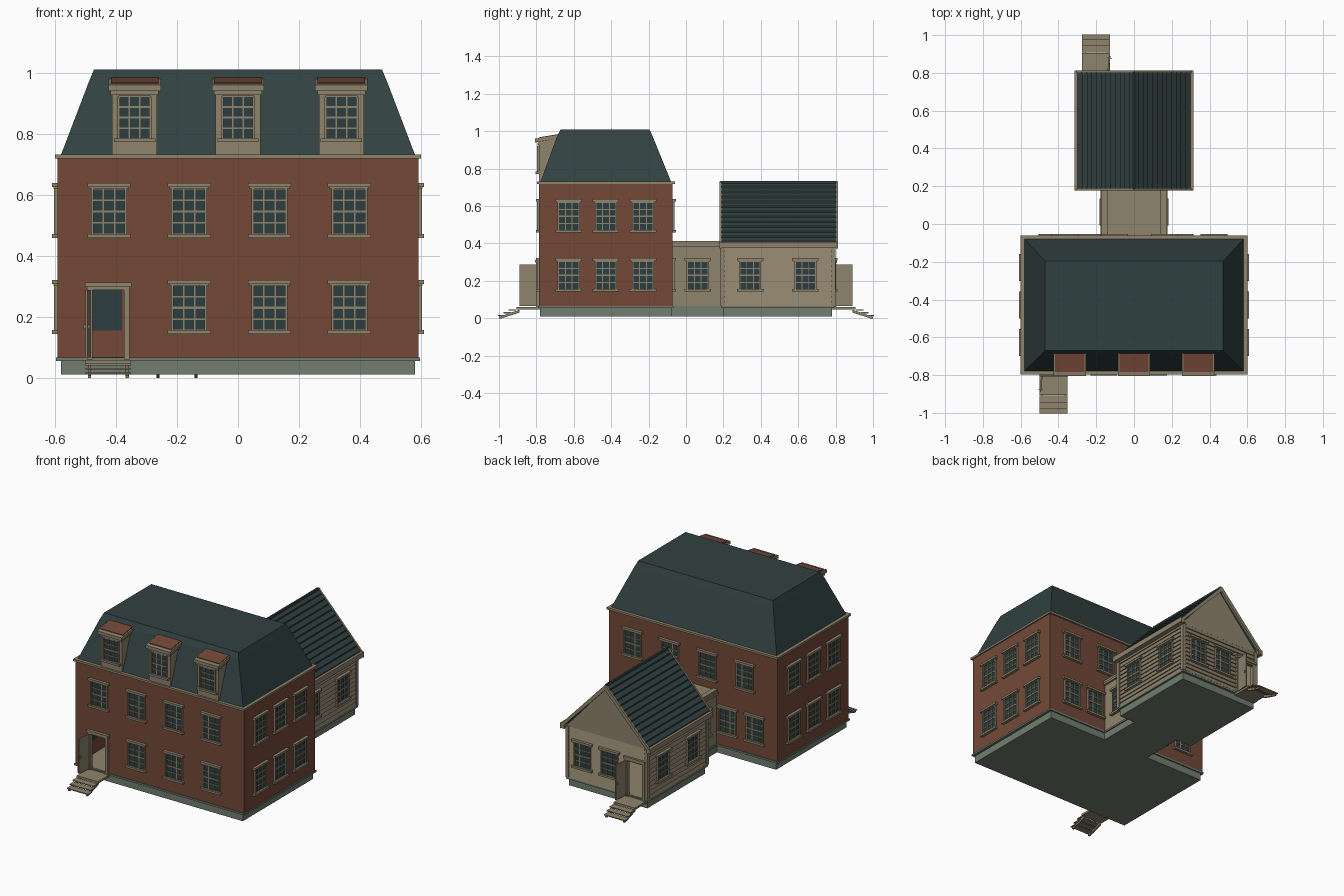
import bpy, bmesh, math
from mathutils import Matrix, Vector

if "Cube" in bpy.data.objects:
    bpy.data.objects.remove(bpy.data.objects["Cube"])


def material(name, rgb):
    m = bpy.data.materials.new(name)
    m.diffuse_color = (*rgb, 1)
    m.use_nodes = True
    m.node_tree.nodes["Principled BSDF"].inputs["Base Color"].default_value = m.diffuse_color
    return m


BRICK = material("red brick", (0.172, 0.066, 0.039))
BEIGE = material("beige trim", (0.272, 0.228, 0.150))
SLATE = material("slate roof", (0.031, 0.053, 0.052))
GLASS = material("window glass", (0.025, 0.048, 0.049))
STONE = material("green grey stone", (0.165, 0.205, 0.160))

parts = {}
I = Matrix.Identity(4)


def part(name, mat):
    if name not in parts:
        parts[name] = (bmesh.new(), mat)
    return parts[name][0]


def loft(bm, rings, M=I):
    """Closed solid through rings of points."""
    vs = [[bm.verts.new(M @ Vector(p)) for p in r] for r in rings]
    n = len(vs[0])
    bm.faces.new(vs[0])
    bm.faces.new(vs[-1])
    for a, b in zip(vs, vs[1:]):
        for i in range(n):
            bm.faces.new((a[i], a[(i + 1) % n], b[(i + 1) % n], b[i]))


def rect(x0, x1, y0, y1, z):
    return [(x0, y0, z), (x1, y0, z), (x1, y1, z), (x0, y1, z)]


def box(bm, x0, x1, y0, y1, z0, z1, M=I):
    loft(bm, [rect(x0, x1, y0, y1, z0), rect(x0, x1, y0, y1, z1)], M)


def prism_x(bm, pts, x0, x1, M=I):
    loft(bm, [[(x, y, z) for y, z in pts] for x in (x0, x1)], M)


def prism_y(bm, pts, y0, y1, M=I):
    loft(bm, [[(x, y, z) for x, z in pts] for y in (y0, y1)], M)


def wall_frame(x, y, deg):
    """Local frame on a wall: x along the wall, -y pointing outward."""
    return Matrix.Translation((x, y, 0)) @ Matrix.Rotation(math.radians(deg), 4, 'Z')


def window(name, M, z0, z1, hw=0.055, head=True):
    g, f = part(name + "_glass", GLASS), part(name + "_frames", BEIGE)
    box(g, -hw, hw, -0.003, 0.014, z0, z1, M)
    for s in (-1, 1):                                     # side casing and muntins
        box(f, s * hw - 0.004, s * hw + 0.004, -0.011, 0, z0, z1, M)
        box(f, s * hw / 3 - 0.0025, s * hw / 3 + 0.0025, -0.006, 0, z0, z1, M)
    for k in range(5):                                    # horizontal bars
        z, t = z0 + (z1 - z0) * k / 4, 0.004 if k == 2 else 0.0025
        box(f, -hw, hw, -0.007, 0, z - t, z + t, M)
    box(f, -hw - 0.016, hw + 0.016, -0.018, 0, z0 - 0.012, z0 + 0.001, M)
    if head:
        box(f, -hw - 0.010, hw + 0.010, -0.012, 0, z1, z1 + 0.007, M)
        box(f, -hw - 0.016, hw + 0.016, -0.018, 0, z1 + 0.005, z1 + 0.018, M)


def entrance(name, M):
    """Door casing, open door leaf and steps."""
    f = part(name + "_casing", BEIGE)
    for s in (-1, 1):
        box(f, s * 0.061 - 0.009, s * 0.061 + 0.009, -0.012, 0.012, 0.06, 0.295, M)
    box(f, -0.07, 0.07, -0.012, 0.012, 0.288, 0.3, M)
    box(f, -0.076, 0.076, -0.018, 0, 0.297, 0.312, M)
    d = part(name + "_door", BEIGE)
    leaf = M @ Matrix.Translation((-0.062, -0.008, 0)) @ Matrix.Rotation(math.radians(-96), 4, 'Z')
    box(d, 0, 0.092, -0.004, 0.004, 0.066, 0.288, leaf)
    box(d, 0.078, 0.083, -0.01, 0.01, 0.16, 0.175, leaf)
    s = part(name + "_steps", BEIGE)
    box(s, -0.074, 0.074, -0.115, 0.01, 0.046, 0.059, M)
    for k in range(3):
        y, z = -0.13 - 0.028 * k, 0.047 - 0.0145 * k
        box(s, -0.074, 0.074, y - 0.028, y + 0.012, z - 0.006, z, M)
    for x in (-0.062, 0.062):
        prism_x(s, [(-0.1, 0.046), (-0.1, 0.03), (-0.195, 0), (-0.21, 0), (-0.21, 0.008)],
                x - 0.005, x + 0.005, M)


# Foundations and floors
X, Y0, Y1 = 0.592, -0.785, -0.072
f = part("foundation", STONE)
box(f, -0.58, 0.58, -0.78, -0.075, 0.01, 0.055)
box(f, -0.165, 0.165, -0.08, 0.2, 0.01, 0.055)
box(f, -0.275, 0.275, 0.2, 0.78, 0.01, 0.055)
f = part("base_trim", STONE)
box(f, -0.597, 0.597, -0.79, -0.067, 0.055, 0.066)
box(f, -0.172, 0.172, -0.07, 0.2, 0.055, 0.066)
box(f, -0.287, 0.287, 0.19, 0.794, 0.055, 0.066)
f = part("floors", BEIGE)
box(f, -0.58, 0.58, -0.78, -0.08, 0.06, 0.068)
box(f, -0.275, 0.275, 0.2, 0.785, 0.06, 0.068)

# Main brick walls, with the front door opening
w, T, DX = part("brick_walls", BRICK), 0.012, -0.425
for s in (-1, 1):
    box(w, min(s * X, s * (X - T)), max(s * X, s * (X - T)), Y0, Y1, 0.066, 0.722)
box(w, -X, X, Y1 - T, Y1, 0.066, 0.722)
box(w, -X, DX - 0.055, Y0, Y0 + T, 0.066, 0.722)
box(w, DX + 0.055, X, Y0, Y0 + T, 0.066, 0.722)
box(w, DX - 0.055, DX + 0.055, Y0, Y0 + T, 0.29, 0.722)

# Main cornice and mansard roof
box(part("cornice", BEIGE), -0.6, 0.6, -0.797, -0.06, 0.718, 0.731)
loft(part("mansard_roof", SLATE), [rect(-0.58, 0.58, -0.777, -0.08, 0.731),
                                   rect(-0.488, 0.488, -0.69, -0.178, 0.972),
                                   rect(-0.472, 0.472, -0.67, -0.195, 1.01)])

# Main windows
LOW, HIGH = (0.155, 0.303), (0.47, 0.62)
for i, x in enumerate((-0.423, -0.16, 0.103, 0.365)):
    window("front_window", wall_frame(x, Y0, 0), *HIGH)
    window("back_window", wall_frame(-x, Y1, 180), *HIGH)
    if i:
        window("front_window", wall_frame(x, Y0, 0), *LOW)
for x in (-0.435, -0.245, 0.245, 0.423):
    window("back_window", wall_frame(x, Y1, 180), *LOW)
for y in (-0.627, -0.428, -0.23):
    for zs in (LOW, HIGH):
        window("side_window", wall_frame(X, y, 90), *zs)
        window("side_window", wall_frame(-X, y, -90), *zs)

# Dormers
for x in (-0.339, 0, 0.339):
    b = part("dormers", BEIGE)
    prism_x(b, [(-0.785, 0.728), (-0.785, 0.95), (-0.683, 0.97), (-0.77, 0.735)], x - 0.074, x + 0.074)
    for hw, y, z, t in ((0.079, -0.795, 0.926, 0.014), (0.086, -0.806, 0.94, 0.02)):
        prism_x(b, [(y, z), (y, z + t), (-0.683, z + t + 0.02), (-0.683, z + 0.02)], x - hw, x + hw)
    prism_x(part("dormer_tops", BRICK), [(-0.783, 0.95), (-0.783, 0.968), (-0.685, 0.984), (-0.685, 0.96)],
            x - 0.078, x + 0.078)
    window("dormer_window", wall_frame(x, -0.786, 0), 0.784, 0.922, 0.052, False)

# Flat-roofed connector
c = part("connector", BEIGE)
box(c, -0.165, 0.165, -0.075, 0.195, 0.066, 0.385)
box(c, -0.177, 0.177, -0.072, 0.195, 0.38, 0.395)
box(c, -0.172, 0.172, -0.072, 0.195, 0.395, 0.405)
for s in (-1, 1):
    box(c, s * 0.155 - 0.016, s * 0.155 + 0.016, -0.072, 0.195, 0.4, 0.413)
    window("connector_window", wall_frame(s * 0.165, 0.063, s * 90), *LOW)

# Rear annex: core walls with door opening, clapboards, corner boards
AX, A0, A1, BX = 0.278, 0.195, 0.787, -0.2
w, b = part("annex_walls", BEIGE), part("clapboards", BEIGE)
for s in (-1, 1):
    box(w, min(s * AX, s * (AX - T)), max(s * AX, s * (AX - T)), A0, A1, 0.066, 0.4)
box(w, -AX, AX, A0, A0 + T, 0.066, 0.4)
box(w, -AX, BX - 0.055, A1 - T, A1, 0.066, 0.4)
box(w, BX + 0.055, AX, A1 - T, A1, 0.066, 0.4)
box(w, BX - 0.055, BX + 0.055, A1 - T, A1, 0.29, 0.4)
ROWS, mid, hl = 12, (A0 + A1) / 2, (A1 - A0) / 2
H = (0.39 - 0.066) / ROWS
back, front = wall_frame(0, A1, 180), wall_frame(0, A0, 0)
for k in range(ROWS):
    z = 0.066 + k * H
    board = [(0.001, z), (-0.008, z), (-0.001, z + H), (0.001, z + H)]
    for s in (-1, 1):
        prism_x(b, board, -hl, hl, wall_frame(s * AX, mid, s * 90))
    prism_x(b, board, -AX, AX, front)
    if z + H / 2 < 0.29:
        prism_x(b, board, -AX, -BX - 0.055, back)
        prism_x(b, board, -BX + 0.055, AX, back)
    else:
        prism_x(b, board, -AX, AX, back)
t = part("corner_boards", BEIGE)
for x in (-AX, AX):
    for y in (A0, A1):
        box(t, x - 0.011, x + 0.011, y - 0.011, y + 0.011, 0.066, 0.39)

# Annex gables, stepped roof, rake and eave boards
EX, EZ, RZ = 0.315, 0.392, 0.728
slope = (RZ - EZ) / EX
for y in (A0, A1 - T):
    prism_y(part("gables", BEIGE), [(-0.29, 0.388), (0.29, 0.388), (0, RZ - 0.02)], y - 0.002, y + T + 0.002)
r, e, N = part("annex_roof", SLATE), part("roof_boards", BEIGE), 12
for s in (-1, 1):
    for k in range(N):                                     # overlapping shingle courses
        xa, xb = EX * 0.95 * k / N, EX * 0.95 * (k + 1) / N
        za, zb = RZ - xa * slope, RZ - xb * slope
        prism_y(r, [(s * xa, za - 0.004), (s * xb, zb + 0.005), (s * xb, zb - 0.02), (s * xa, za - 0.02)],
                0.187, 0.803)
    for y in (0.178, 0.802):
        prism_y(e, [(0, RZ + 0.004), (s * EX, EZ + 0.006), (s * EX, EZ - 0.02), (0, RZ - 0.03)], y, y + 0.011)
    box(e, s * 0.301 - 0.015, s * 0.301 + 0.015, 0.18, 0.812, 0.376, 0.408)
box(part("annex_ridge", SLATE), -0.006, 0.006, 0.185, 0.805, RZ - 0.01, RZ + 0.005)

# Annex windows
for s in (-1, 1):
    for y in (0.343, 0.638):
        window("annex_window", wall_frame(s * (AX + 0.005), y, s * 90), *LOW)
for x in (0.17, -0.02):
    window("annex_window", wall_frame(x, A1 + 0.005, 180), *LOW)

# Entrances
entrance("front_entrance", wall_frame(DX, -0.79, 0))
entrance("back_entrance", wall_frame(BX, 0.79, 180))

# Turn every part into an object
for name, (bm, mat) in parts.items():
    bmesh.ops.recalc_face_normals(bm, faces=bm.faces)
    me = bpy.data.meshes.new(name)
    bm.to_mesh(me)
    bm.free()
    me.materials.append(mat)
    bpy.context.scene.collection.objects.link(bpy.data.objects.new(name, me))
